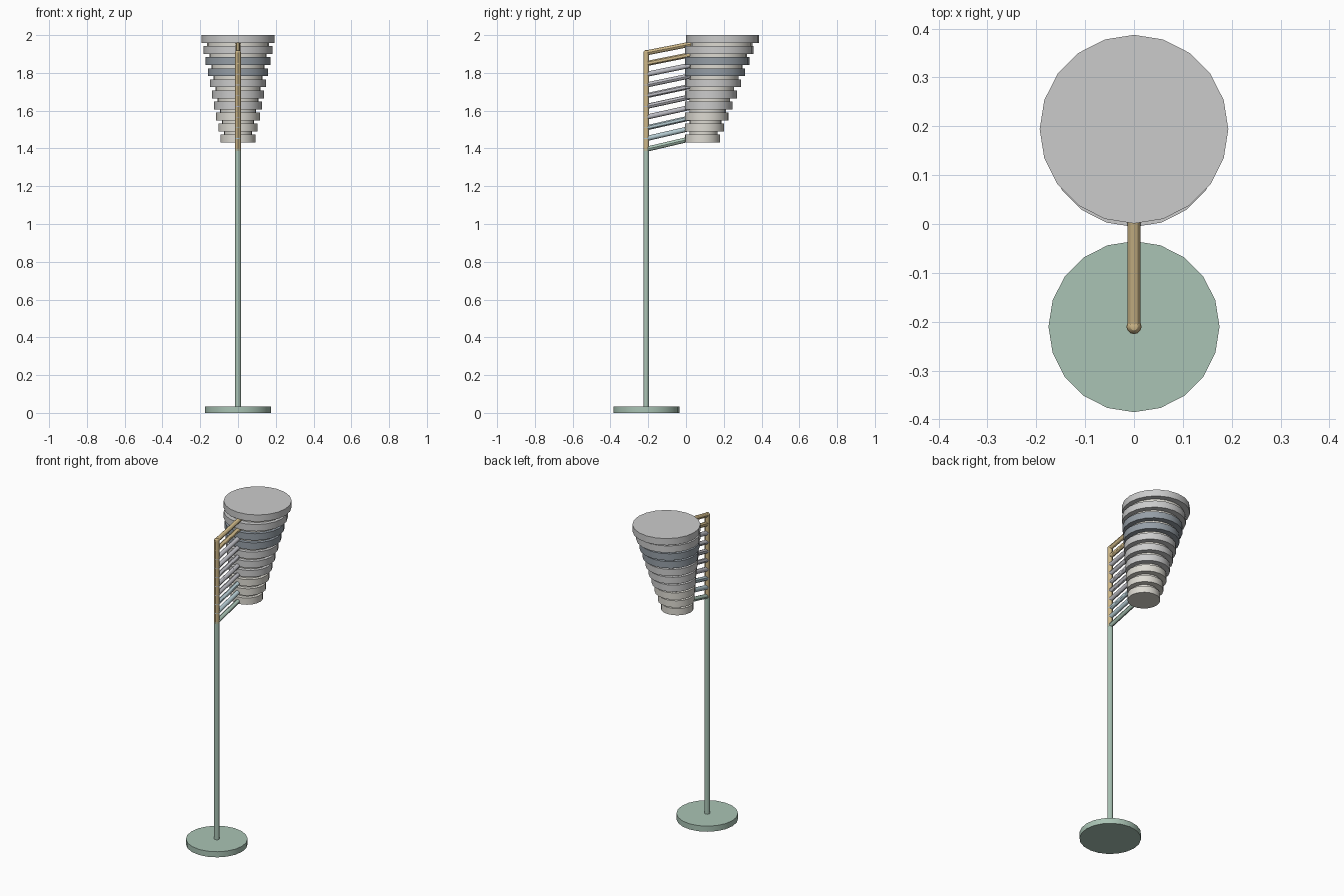
import bpy
from mathutils import Vector

if "Cube" in bpy.data.objects:
    bpy.data.objects.remove(bpy.data.objects["Cube"])


def material(name, rgb):
    m = bpy.data.materials.new(name)
    m.diffuse_color = (*rgb, 1)
    m.use_nodes = True
    m.node_tree.nodes["Principled BSDF"].inputs["Base Color"].default_value = m.diffuse_color
    return m


GREEN = material("green", (0.40, 0.55, 0.46))
BLUE = material("blue", (0.45, 0.58, 0.62))
TAN = material("tan", (0.62, 0.48, 0.25))
LILAC = material("lilac_grey", (0.50, 0.50, 0.54))
SLATE = material("slate", (0.30, 0.34, 0.38))
CREAM = material("cream", (0.72, 0.70, 0.64))


def rod(name, a, b, radius, mat=None, sides=12):
    """Cylinder running from point a to point b."""
    a, b = Vector(a), Vector(b)
    d = b - a
    bpy.ops.mesh.primitive_cylinder_add(
        vertices=sides, radius=radius, depth=d.length, location=(a + b) / 2,
        rotation=d.to_track_quat('Z', 'Y').to_euler())
    ob = bpy.context.object
    ob.name = name
    if mat:
        ob.data.materials.append(mat)
    bpy.ops.object.shade_smooth_by_angle()
    return ob


POLE_Y = -0.21
COUNT = 10

# Foot and upright pole
rod("base", (0, POLE_Y, 0), (0, POLE_Y, 0.035), 0.175, GREEN, 20)
rod("lower_pole", (0, POLE_Y, 0.03), (0, POLE_Y, 1.39), 0.015, GREEN)
rod("upper_pole", (0, POLE_Y, 1.39), (0, POLE_Y, 1.91), 0.015, TAN)

arm_mats = [TAN] * 2 + [LILAC] * 5 + [BLUE] * 2 + [GREEN]
disc_mats = [None] * 2 + [SLATE] * 2 + [None] * 3 + [CREAM] * 3

for i in range(COUNT):
    t = i / (COUNT - 1)
    r = 0.193 - 0.1 * t
    y = r - 0.006 + 0.007 * (i == 0)
    top = 2.0 - 0.0585 * i
    bottom = top - 0.042

    # Shade disc, all sharing the same front tangent
    rod(f"shade_disc_{i + 1}", (0, y, bottom), (0, y, top), r, disc_mats[i], 20)

    # Recessed core filling the gap to the next disc
    if i < COUNT - 1:
        rod(f"shade_core_{i + 1}", (0, y - 0.006, bottom - 0.018),
            (0, y - 0.006, bottom + 0.002), r - 0.03, CREAM, 20)

    # Sloping arm from the pole to the disc, with a rounded elbow
    z = 1.91 - 0.0567 * i
    rod(f"arm_{i + 1}", (0, POLE_Y, z - 0.004), (0, 0.09 - 0.05 * t, z + 0.055),
        0.0135, arm_mats[i])
    bpy.ops.mesh.primitive_uv_sphere_add(segments=12, ring_count=6, radius=0.0155,
                                         location=(0, POLE_Y, z - 0.004))
    elbow = bpy.context.object
    elbow.name = f"arm_elbow_{i + 1}"
    elbow.data.materials.append(arm_mats[i])
    bpy.ops.object.shade_smooth_by_angle()
